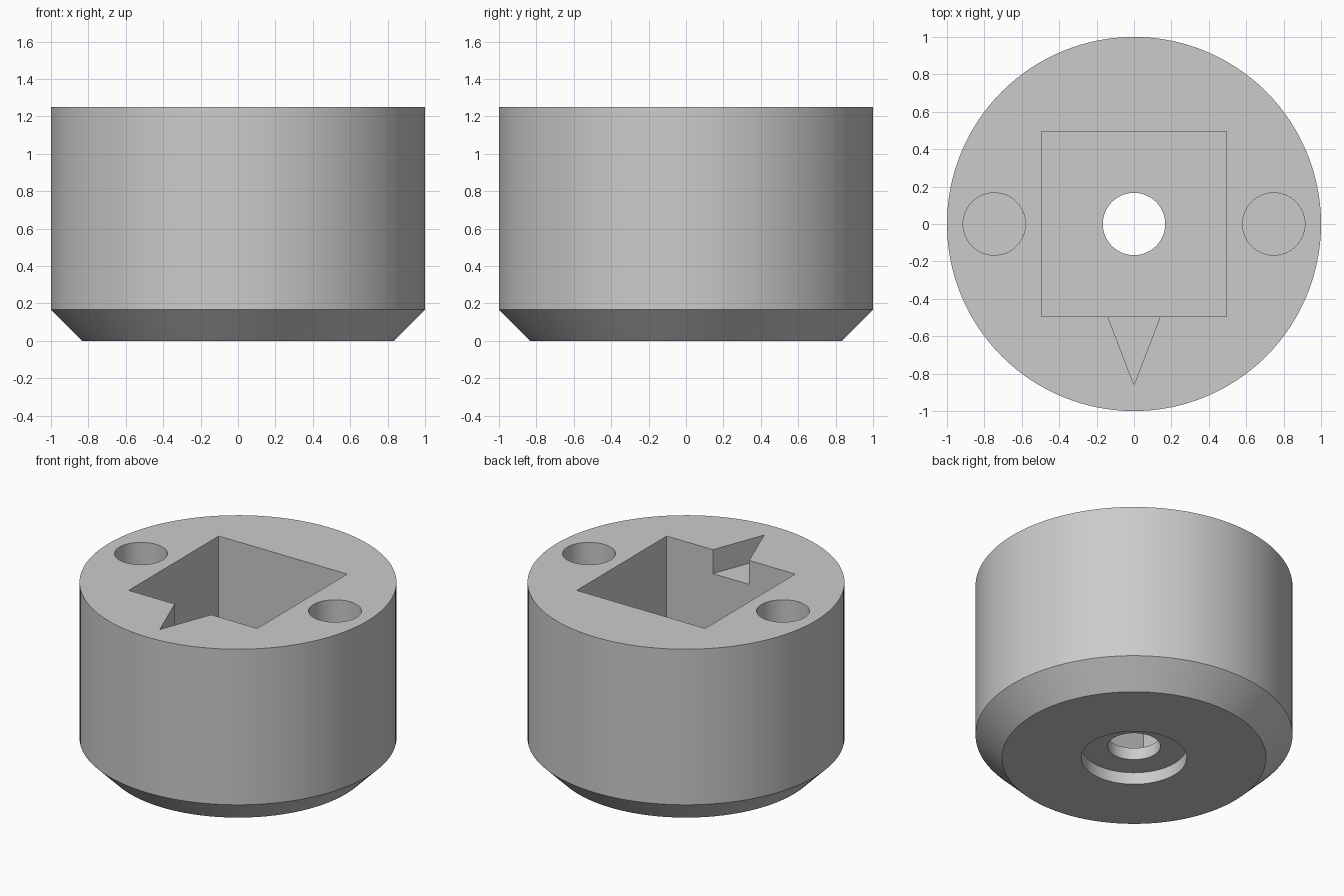
import bpy
import bmesh
import math

cube = bpy.data.objects.get("Cube")
if cube:
    bpy.data.objects.remove(cube, do_unlink=True)

HEIGHT = 1.25
STEP = 1 / 6      # shared size of chamfer, floor, notch depth and hole radius
ABOVE = HEIGHT + 0.2

grey = bpy.data.materials.new("plain grey")
grey.use_nodes = True
colour = (0.6, 0.6, 0.6, 1)
grey.diffuse_color = colour
grey.node_tree.nodes["Principled BSDF"].inputs["Base Color"].default_value = colour


def circle(radius, x=0, count=128):
    turns = [2 * math.pi * i / count for i in range(count)]
    return [(x + radius * math.cos(a), radius * math.sin(a)) for a in turns]


def loft(name, sections):
    """Closed solid through outlines given as (points, z), bottom to top."""
    bm = bmesh.new()
    rings = [[bm.verts.new((x, y, z)) for x, y in pts] for pts, z in sections]
    for low, high in zip(rings, rings[1:]):
        for i in range(len(low)):
            j = (i + 1) % len(low)
            bm.faces.new((low[i], low[j], high[j], high[i]))
    bm.faces.new(rings[0][::-1])
    bm.faces.new(rings[-1])
    bmesh.ops.recalc_face_normals(bm, faces=bm.faces[:])
    mesh = bpy.data.meshes.new(name)
    bm.to_mesh(mesh)
    bm.free()
    mesh.materials.append(grey)
    obj = bpy.data.objects.new(name, mesh)
    bpy.context.collection.objects.link(obj)
    return obj


# Round body with a chamfered lower edge
body = loft("round_body", [
    (circle(1 - STEP), 0), (circle(1), STEP), (circle(1), HEIGHT)])

# Square pocket, pointer notch, two blind side holes, bore and counterbore
half = 0.495
square = [(-half, -half), (half, -half), (half, half), (-half, half)]
slope = 0.14 / 0.365
wide = slope * 0.415   # notch widened slightly so that it overlaps the pocket
notch = [(0, -0.86), (wide, -0.445), (-wide, -0.445)]
cutters = [
    loft("pocket_cutter", [(square, STEP), (square, ABOVE)]),
    loft("notch_cutter", [(notch, HEIGHT - STEP), (notch, ABOVE)]),
    loft("bore_cutter", [(circle(STEP, 0, 64), -0.1), (circle(STEP, 0, 64), 0.4)]),
    loft("counterbore_cutter", [(circle(2 * STEP, 0, 64), -0.1),
                                (circle(2 * STEP, 0, 64), STEP / 2)]),
]
for side in (-1, 1):
    hole = circle(STEP, side * 0.747, 64)
    cutters.append(loft("side_hole_cutter", [(hole, 0.42), (hole, ABOVE)]))

bpy.ops.object.select_all(action='DESELECT')
bpy.context.view_layer.objects.active = body
body.select_set(True)
for cutter in cutters:
    cut = body.modifiers.new(cutter.name, 'BOOLEAN')
    cut.operation = 'DIFFERENCE'
    cut.solver = 'EXACT'
    cut.object = cutter
    bpy.ops.object.modifier_apply(modifier=cut.name)
    bpy.data.objects.remove(cutter, do_unlink=True)

bpy.ops.object.shade_smooth_by_angle(angle=math.radians(30))
